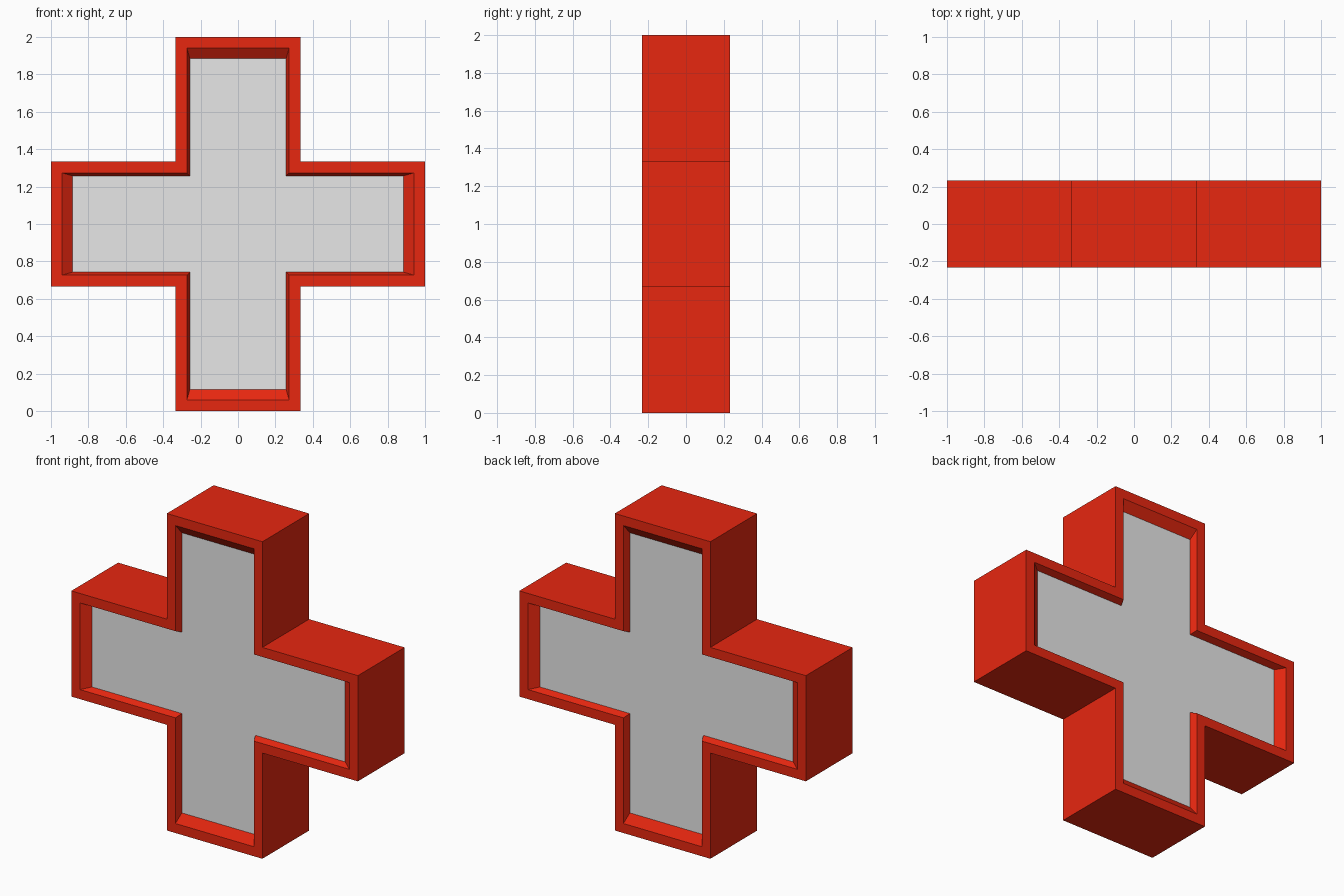
import bpy

cube = bpy.data.objects.get("Cube")
if cube:
    bpy.data.objects.remove(cube, do_unlink=True)

HALF_DEPTH = 0.233
ARM = 1 / 3       # half width of each arm
RIM = 0.06        # width of the flat rim
RECESS = 0.04     # depth of the panels behind the rim
TAPER = 0.94      # panel size relative to the rim opening


def make_material(name, colour):
    mat = bpy.data.materials.new(name)
    mat.use_nodes = True
    mat.diffuse_color = colour
    mat.node_tree.nodes["Principled BSDF"].inputs["Base Color"].default_value = colour
    return mat


def cross_loop(reach, arm, y):
    """Plus-shaped outline, counter-clockwise seen from the front."""
    quarter = [(arm, -reach), (arm, -arm), (reach, -arm)]
    points = []
    for _ in range(4):
        points += quarter
        quarter = [(-z, x) for x, z in quarter]
    return [(x, y, z + 1) for x, z in points]


def make_object(name, verts, faces, mat):
    mesh = bpy.data.meshes.new(name)
    mesh.from_pydata(verts, [], faces)
    mesh.materials.append(mat)
    obj = bpy.data.objects.new(name, mesh)
    bpy.context.collection.objects.link(obj)
    return obj


red = make_material("red", (0.8, 0.02, 0.005, 1))
grey = make_material("light grey", (0.8, 0.8, 0.8, 1))

# Outlines from the front panel, around the outside, to the back panel
opening = (1 - RIM, ARM - RIM)
panel = tuple(size * TAPER for size in opening)
floor_y = HALF_DEPTH - RECESS
loops = [
    cross_loop(*panel, -floor_y),
    cross_loop(*opening, -HALF_DEPTH),
    cross_loop(1, ARM, -HALF_DEPTH),
    cross_loop(1, ARM, HALF_DEPTH),
    cross_loop(*opening, HALF_DEPTH),
    cross_loop(*panel, floor_y),
]

# Red frame: neighbouring outlines bridged with quads
n = len(loops[0])
quads = []
for k in range(len(loops) - 1):
    for i in range(n):
        j = (i + 1) % n
        a, b = k * n, (k + 1) * n
        quads.append((a + i, b + i, b + j, a + j))
make_object("cross_frame", [p for loop in loops for p in loop], quads, red)

# Grey recessed panels
make_object("front_panel", loops[0], [tuple(range(n))], grey)
make_object("back_panel", loops[-1], [tuple(reversed(range(n)))], grey)
